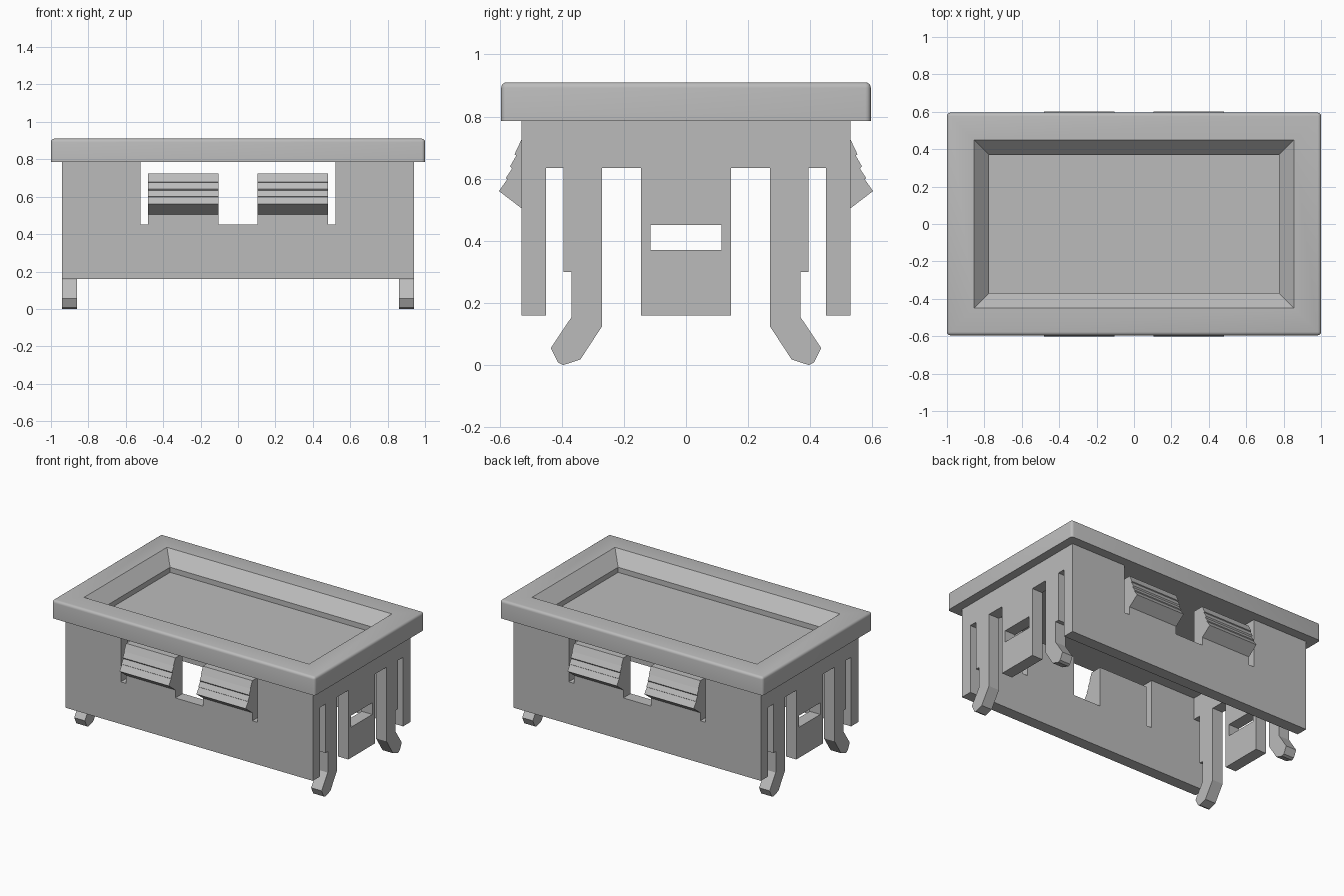
import bpy, bmesh
from mathutils import Vector

if "Cube" in bpy.data.objects:
    bpy.data.objects.remove(bpy.data.objects["Cube"], do_unlink=True)

GREY = (0.5, 0.5, 0.5, 1)
mat = bpy.data.materials.new("plain grey")
mat.use_nodes = True
mat.diffuse_color = GREY
mat.node_tree.nodes["Principled BSDF"].inputs["Base Color"].default_value = GREY


def finish(name, bm):
    bmesh.ops.recalc_face_normals(bm, faces=bm.faces)
    mesh = bpy.data.meshes.new(name)
    bm.to_mesh(mesh)
    bm.free()
    mesh.materials.append(mat)
    obj = bpy.data.objects.new(name, mesh)
    bpy.context.collection.objects.link(obj)
    return obj


def prism(name, profile, place, start, end):
    """Extrude a 2D profile from start to end; place(u, v, depth) gives the 3D point."""
    bm = bmesh.new()
    face = bm.faces.new([bm.verts.new(place(u, v, start)) for u, v in profile])
    ext = bmesh.ops.extrude_face_region(bm, geom=[face])
    move = Vector(place(0, 0, end)) - Vector(place(0, 0, start))
    bmesh.ops.translate(bm, vec=move,
                        verts=[g for g in ext["geom"] if isinstance(g, bmesh.types.BMVert)])
    return finish(name, bm)


def mirrored(half):
    """Complete an outline that is symmetric about u = 0."""
    return half + [(-u, v) for u, v in reversed(half)]


# Bezel: nested rectangles from the underside, over the rim, down to the recessed panel
RIM, TOP = 0.785, 0.91
bm = bmesh.new()
loops = []
for x, y, z in [(1, 0.595, RIM), (1, 0.595, TOP), (0.855, 0.45, TOP),
                (0.775, 0.37, 0.825), (0.775, 0.37, 0.79)]:
    loops.append([bm.verts.new((sx * x, sy * y, z))
                  for sx, sy in ((-1, -1), (1, -1), (1, 1), (-1, 1))])
for a, b in zip(loops, loops[1:]):
    for i in range(4):
        j = (i + 1) % 4
        bm.faces.new((a[i], a[j], b[j], b[i]))
bm.faces.new(loops[0])
bm.faces.new(loops[-1])
outer = set(loops[0] + loops[1])
round_edges = [e for e in bm.edges if set(e.verts) <= outer
               and any(v in loops[1] for v in e.verts)]
bmesh.ops.bevel(bm, geom=round_edges, offset=0.018, segments=4, profile=0.5, affect="EDGES")
bezel = finish("bezel", bm)
bpy.context.view_layer.objects.active = bezel
bezel.select_set(True)
bpy.ops.object.shade_smooth_by_angle(angle=0.6)
bezel.select_set(False)

# Long walls, with a notch holding two upright spring arms
wall = mirrored([(0.94, 0.16), (0.94, RIM), (0.52, RIM), (0.52, 0.45),
                 (0.48, 0.45), (0.48, 0.725), (0.105, 0.725), (0.105, 0.45)])
# Ribbed wedge on each arm, as distance from the centre and height
ribs = [(0.525, 0.725), (0.53, 0.725), (0.552, 0.678), (0.546, 0.675), (0.566, 0.64),
        (0.56, 0.632), (0.58, 0.602), (0.575, 0.598), (0.602, 0.56), (0.53, 0.505), (0.525, 0.505)]
for side, word in ((-1, "front"), (1, "back")):
    prism(word + "_wall", wall, lambda u, v, d, s=side: (u, s * d, v), 0.45, 0.53)
    for x0, hand in ((-0.48, "right"), (0.105, "left")):
        prism(f"{word}_{hand}_clip", ribs, lambda u, v, d, s=side: (d, s * u, v), x0, x0 + 0.375)

# End walls: a top beam with two hooked legs and a slotted centre tab
comb = mirrored([(0.45, RIM), (0.45, 0.635), (0.395, 0.635), (0.395, 0.30), (0.368, 0.30),
                 (0.368, 0.155), (0.435, 0.055), (0.412, 0.008), (0.395, 0.0), (0.34, 0.018),
                 (0.27, 0.125), (0.27, 0.635), (0.145, 0.635), (0.145, 0.16)])
slot = [(-0.115, 0.37), (0.115, 0.37), (0.115, 0.45), (-0.115, 0.45)]
for side, word in ((-1, "right"), (1, "left")):
    place = lambda u, v, d, s=side: (s * d, u, v)
    end = prism(word + "_end_wall", comb, place, 0.86, 0.94)
    cutter = prism(word + "_slot_cutter", slot, place, 0.8, 1.0)
    cutter.hide_render = True
    cutter.hide_viewport = True
    cutter.display_type = "WIRE"
    cut = end.modifiers.new("slot", "BOOLEAN")
    cut.operation = "DIFFERENCE"
    cut.solver = "EXACT"
    cut.object = cutter
